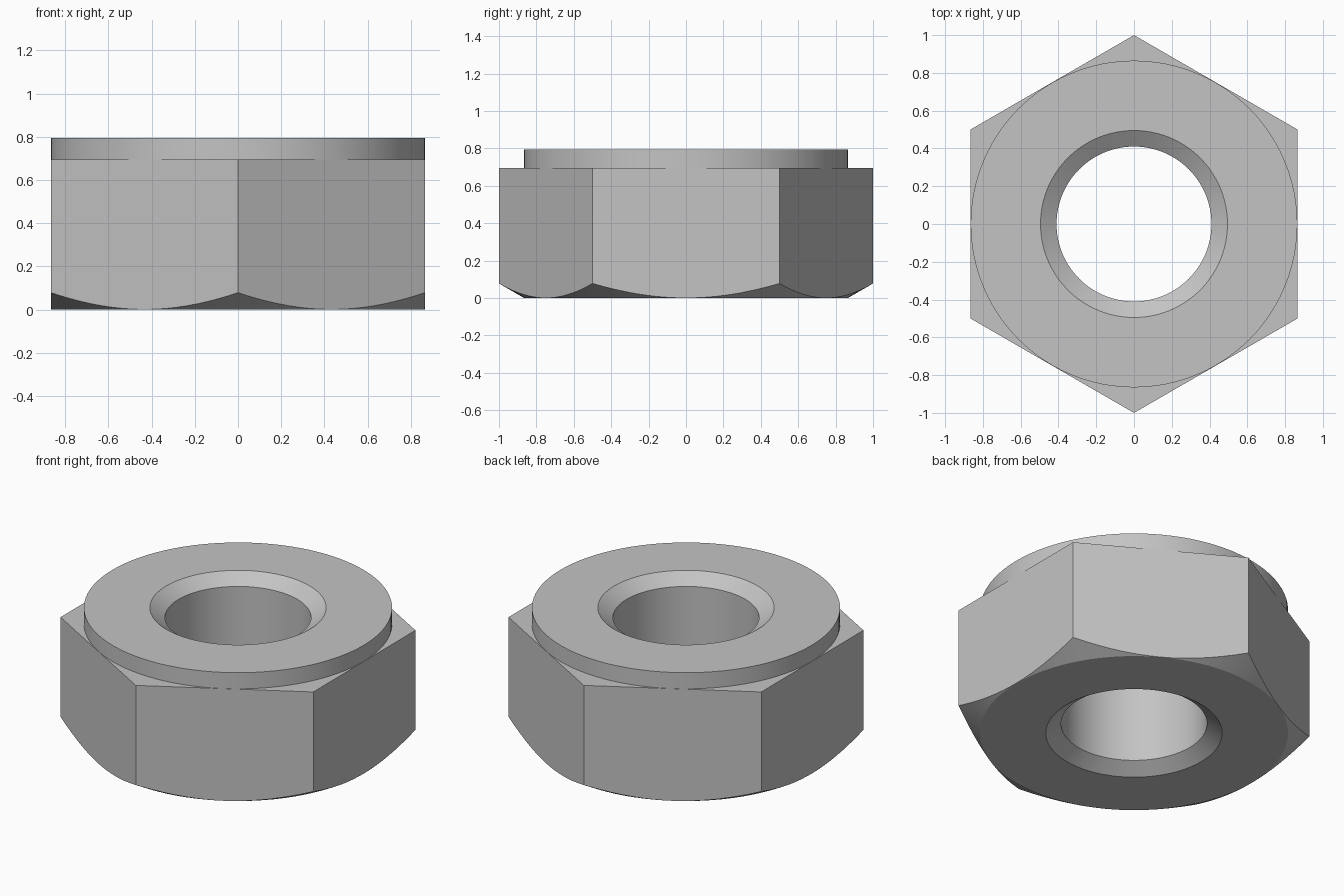
import bpy
import bmesh
from math import cos, sin, tan, pi, radians

cube = bpy.data.objects.get("Cube")
if cube:
    bpy.data.objects.remove(cube, do_unlink=True)

SEGMENTS = 96
FACE_R = 0.865      # round bearing face and lower chamfer circle
BORE_R = 0.41
MOUTH_R = 0.495     # countersink mouth
SINK = 0.06         # countersink depth
SHOULDER_Z = 0.695
TOP_Z = 0.795


def hexagon(a):
    """Hexagon radius at angle a, with corners at front and back."""
    return cos(pi / 6) / cos((a - pi / 6) % (pi / 3) - pi / 6)


def circle(r, z):
    return lambda a: (r, z)


def chamfer_edge(a):
    """Where the 30 degree chamfer cone meets the flats."""
    r = hexagon(a)
    return r, (r - FACE_R) * tan(pi / 6)


# Closed cross-section, swept round the axis
section = [
    circle(FACE_R, 0),
    chamfer_edge,
    lambda a: (hexagon(a), SHOULDER_Z),
    circle(FACE_R, SHOULDER_Z),
    circle(FACE_R, TOP_Z),
    circle(MOUTH_R, TOP_Z),
    circle(BORE_R, TOP_Z - SINK),
    circle(BORE_R, SINK),
    circle(MOUTH_R, 0),
]

bm = bmesh.new()
rings = []
for point in section:
    ring = []
    for i in range(SEGMENTS):
        a = 2 * pi * i / SEGMENTS
        r, z = point(a)
        ring.append(bm.verts.new((r * cos(a), r * sin(a), z)))
    rings.append(ring)

for k, low in enumerate(rings):
    high = rings[(k + 1) % len(rings)]
    for i in range(SEGMENTS):
        j = (i + 1) % SEGMENTS
        bm.faces.new((low[i], low[j], high[j], high[i]))
bmesh.ops.recalc_face_normals(bm, faces=bm.faces)

mesh = bpy.data.meshes.new("hex_nut")
bm.to_mesh(mesh)
bm.free()
nut = bpy.data.objects.new("hex_nut", mesh)
bpy.context.collection.objects.link(nut)

# Plain grey metal
grey = bpy.data.materials.new("grey_metal")
grey.use_nodes = True
colour = (0.55, 0.55, 0.55, 1)
grey.diffuse_color = colour
grey.node_tree.nodes["Principled BSDF"].inputs["Base Color"].default_value = colour
mesh.materials.append(grey)

# Smooth round walls, crisp edges
bpy.ops.object.select_all(action='DESELECT')
nut.select_set(True)
bpy.context.view_layer.objects.active = nut
bpy.ops.object.shade_smooth_by_angle(angle=radians(20))
